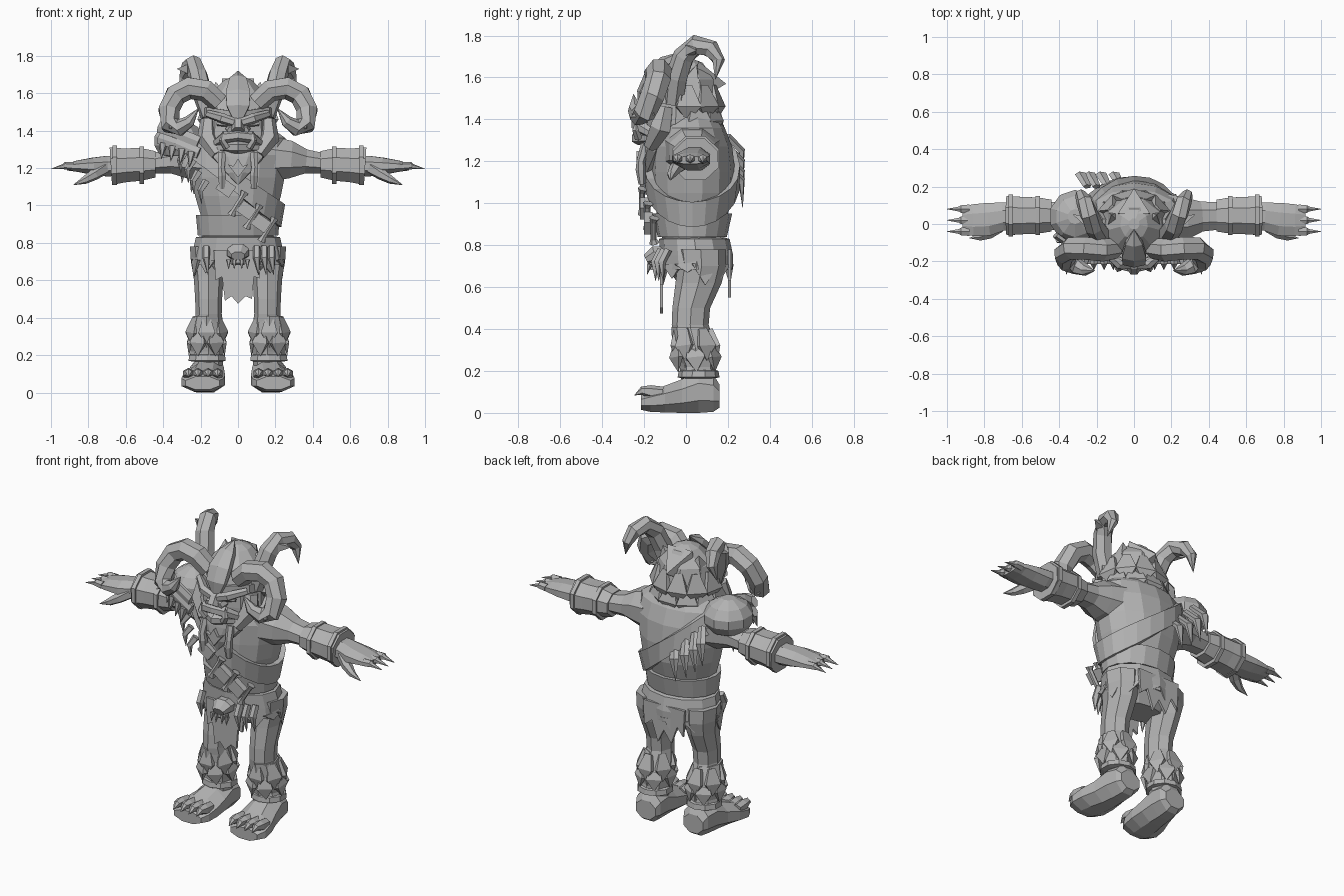
import bpy, bmesh, math
from mathutils import Vector

grey = bpy.data.materials.new("stone grey")
grey.diffuse_color = (0.45, 0.45, 0.45, 1)


def finish(name, bm, mirror=False):
    bmesh.ops.remove_doubles(bm, verts=bm.verts, dist=0.0005)
    bmesh.ops.recalc_face_normals(bm, faces=bm.faces)
    me = bpy.data.meshes.new(name)
    bm.to_mesh(me)
    bm.free()
    me.materials.append(grey)
    ob = bpy.data.objects.new(name, me)
    bpy.context.collection.objects.link(ob)
    if mirror:
        ob.modifiers.new("mirror", 'MIRROR').use_mirror_merge = False
    return ob


def skin(bm, rings, closed=False):
    """Bridge rings of points, capping the ends unless closed."""
    vs = [[bm.verts.new(p) for p in r] for r in rings]
    n = len(vs[0])
    pairs = list(zip(vs, vs[1:])) + ([(vs[-1], vs[0])] if closed else [])
    for a, b in pairs:
        for i in range(n):
            bm.faces.new((a[i], a[(i + 1) % n], b[(i + 1) % n], b[i]))
    if not closed:
        bm.faces.new(vs[0])
        bm.faces.new(vs[-1])


def stack(name, rows, n=12, cx=0, mirror=False):
    """Horizontal ellipses: (z, centre y, x radius, y radius[, x shift])."""
    bm = bmesh.new()
    skin(bm, [[(cx + (r[4] if len(r) > 4 else 0) + r[2] * math.sin(2 * math.pi * i / n),
                r[1] - r[3] * math.cos(2 * math.pi * i / n), r[0]) for i in range(n)] for r in rows])
    return finish(name, bm, mirror)


def tubes(name, paths, n=6, mirror=False, ref=None, axis=None):
    """Tapered tubes: each path is (points, radii); a radius may be a (side, up) pair."""
    bm = bmesh.new()
    for path in paths:
        pts = [Vector(p) for p in path[0]]
        up = path[2] if len(path) > 2 else ref
        if up is None:  # flattest axis of the path
            ext = [max(p[k] for p in pts) - min(p[k] for p in pts) for k in range(3)]
            up = [float(k == ext.index(min(ext))) for k in range(3)]
        rings = []
        for i, p in enumerate(pts):
            t = Vector(axis) if axis else (pts[min(i + 1, len(pts) - 1)] - pts[max(i - 1, 0)]).normalized()
            u = t.cross(Vector(up)).normalized()
            v = u.cross(t)
            r = path[1][i]
            a, b = r if isinstance(r, tuple) else (r, r)
            k = 1 / math.cos(math.pi / n)
            rings.append([p + u * (max(a, .001) * k * math.cos((j + .5) * 2 * math.pi / n))
                          + v * (max(b, .001) * k * math.sin((j + .5) * 2 * math.pi / n)) for j in range(n)])
        skin(bm, rings)
    return finish(name, bm, mirror)


def plate(name, outline, y, thick):
    bm = bmesh.new()
    skin(bm, [[(x, y, z) for x, z in outline], [(x, y + thick, z) for x, z in outline]])
    return finish(name, bm)


# Torso
BODY = [(.78, .03, .18, .13), (.86, .03, .2, .15), (.95, .03, .205, .17), (1.05, .035, .235, .195),
        (1.15, .035, .255, .2), (1.27, .03, .275, .19), (1.36, .03, .26, .155), (1.41, .03, .19, .12)]
stack("torso", BODY, 14)


def on_body(a, z, off):
    z = min(max(z, BODY[0][0]), 1.409)
    for p, q in zip(BODY, BODY[1:]):
        if p[0] <= z <= q[0]:
            f = (z - p[0]) / (q[0] - p[0])
            rx, ry = p[2] + f * (q[2] - p[2]), p[3] + f * (q[3] - p[3])
            return Vector(((rx + off) * math.sin(a), .03 - (ry + off) * math.cos(a), z))


def band(name, slope, mid, half, off, n=28):
    """Strap wrapped around the torso on a tilted plane."""
    bm = bmesh.new()
    rings = []
    for i in range(n):
        a, z = 2 * math.pi * i / n, mid
        for _ in range(25):
            z = .6 * z + .4 * (mid + slope * on_body(a, z, 0).x)
        rings.append([on_body(a, z - half, -.01), on_body(a, z - half, off),
                      on_body(a, z + half, off), on_body(a, z + half, -.01)])
    skin(bm, rings, True)
    finish(name, bm)


band("waist_belt", 0, .895, .055, .02, 16)
band("chest_sash", -.85, 1.12, .06, .03, 20)

# Bone clasps and fangs on the sash
tubes("sash_bones", [([(x - .035, -.205 + d, z - .06), (x - .025, -.21 + d, z - .04), (x + .025, -.21 + d, z + .04),
      (x + .035, -.205 + d, z + .06)], [.022, .013, .013, .022]) for x, z, d in
      ((.0, 1.01, 0), (.08, .94, .025), (.16, .87, .055))], 6)
tubes("sash_buckles", [([(x - .03, y, z + .02), (x + .04, y, z - .03)], [(.035, .02)] * 2, (0, 1, 0))
      for x, y, z in ((-.07, -.2, 1.1), (.04, -.2, .98), (.12, -.18, .91))], 4)
tubes("sash_fangs", [([(x, y, z), (x - .03, y - .02, z - .05), (x - .025, y - .015, z - .12)], [.018, .014, 0])
      for x, y, z in ((-.28, -.1, 1.29), (-.24, -.13, 1.24), (-.21, -.15, 1.18), (-.17, -.16, 1.13))], 5)
tubes("back_feathers", [([(x, .2, z), (x - .035, .265, z - .07), (x - .05, .27, z - .2)],
      [(.02, .012), (.026, .014), 0], (0, 1, 0)) for x, z in ((-.25, 1.32), (-.2, 1.27), (-.14, 1.22), (-.07, 1.18))], 5)

# Shoulder pauldron
stack("pauldron", [(1.24, .04, .05, .05), (1.27, .04, .11, .11), (1.32, .04, .138, .142), (1.37, .04, .138, .142),
                   (1.42, .04, .105, .11), (1.455, .04, .04, .04)], 10, cx=-.315)
tubes("pauldron_plates", [([(-.42, -.06, z + .03), (-.33, -.125, z), (-.21, -.15, z - .05)],
      [(.03, .015)] * 3, (0, 1, 0)) for z in (1.39, 1.33)], 6)
tubes("pauldron_fangs", [([(x, y, 1.33 - i * .015), (x - .01, y - .02, 1.25 - i * .015)], [.02, 0])
      for i, (x, y) in enumerate(((-.4, -.08), (-.35, -.12), (-.3, -.14), (-.25, -.16)))], 5)

# Arms, cuffs, hands
Z = (0, 0, 1)
tubes("arm", [([(.18, .03, 1.25), (.28, .03, 1.245), (.36, .04, 1.235), (.5, .045, 1.22), (.7, .04, 1.21), (.78, .025, 1.21),
      (.86, .02, 1.21), (.915, .02, 1.205)], [(.13, .12), (.11, .1), (.08, .065), (.07, .05), (.075, .055), (.088, .045),
      (.085, .03), (.072, .018)])], 8, True, Z)
tubes("cuff", [([(.44, .045, 1.22), (.52, .045, 1.22), (.6, .045, 1.215), (.68, .045, 1.21)],
      [(.085, .07), (.097, .088), (.1, .09), (.105, .1)])], 8, True, Z)
tubes("cuff_rims", [([(x - .012, .045, 1.215), (x + .012, .045, 1.215)], [r, r])
      for x, r in ((.515, (.105, .1)), (.66, (.112, .105)))], 8, True, Z)
tubes("fingers", [([(.88, y, 1.21), (.925, y, 1.213), (.935, y, 1.208), (1.0, y, 1.195)],
      [(.024, .02), (.02, .018), (.013, .012), 0]) for y in (-.04, .02, .08)], 6, True, Z)
tubes("thumb", [([(.72, -.01, 1.2), (.77, -.05, 1.165), (.82, -.07, 1.135), (.88, -.075, 1.11)],
      [.035, .027, .018, 0])], 6, True, Z)

# Legs with shaggy wraps
stack("leg", [(.14, .06, .075, .08), (.22, .055, .08, .085), (.32, .045, .085, .1), (.42, .02, .07, .088),
              (.5, .025, .072, .09), (.62, .06, .08, .11), (.7, .075, .095, .115), (.78, .07, .1, .12)], 8, cx=.157, mirror=True)
stack("leg_wrap", [(.17, .06, .095, .09), (.22, .06, .085, .08), (.31, .045, .098, .11), (.41, .02, .07, .09)],
      8, cx=.168, mirror=True)
stack("ankle_band", [(.165, .06, .08, .08), (.17, .06, .105, .1), (.2, .06, .1, .095), (.205, .06, .08, .08)],
      10, cx=.165, mirror=True)
tubes("wrap_tufts", [([(.167 + .065 * math.sin(a), .035 - .08 * math.cos(a), z),
      (.167 + .094 * math.sin(a), .045 - .107 * math.cos(a), z - .08),
      (.167 + .095 * math.sin(a), .05 - .1 * math.cos(a), z - .15)],
      [(.02, .012), (.045, .012), 0], (math.sin(a), -math.cos(a), .01))
      for z, s in ((.4, 0), (.345, .5)) for a in [(i + s) * math.pi / 3 for i in range(6)]], 4, True)

# Feet with claws
tubes("foot", [([(.16, .16, .08), (.16, .13, .095), (.165, .06, .1), (.17, -.02, .08), (.182, -.1, .066), (.19, -.17, .055),
      (.19, -.215, .05)], [(.065, .055), (.08, .09), (.088, .1), (.098, .08), (.113, .064), (.113, .05), (.09, .035)])],
      8, True, Z, (0, -1, 0))
tubes("toes", [([(x, -.11, .095), (x, -.17, .1), (x, -.21, .105), (x, -.245, .085)], [.026, .028, .018, 0])
      for x in (.11, .16, .215, .265)], 6, True, Z)

# Skirt, hem tatters and loincloths
stack("hips", [(.62, .05, .14, .09), (.68, .05, .2, .13), (.8, .04, .2, .14)], 12)
stack("skirt", [(.685, .05, .2, .15), (.685, .05, .25, .172), (.75, .05, .243, .175), (.83, .04, .225, .168),
                (.84, .04, .17, .13)], 12)
tubes("hem_tatters", [([(.233 * math.sin(a), .05 - .158 * math.cos(a), .71),
      (.245 * math.sin(a), .05 - .165 * math.cos(a), .61 + .03 * (i % 3))],
      [(.065, .008), 0], (math.sin(a), -math.cos(a), .01)) for i, a in
      enumerate([(k + .5) * math.pi / 6 for k in range(12)])], 4)
plate("front_loincloth", [(-.13, .76), (.13, .76), (.115, .61), (.085, .62), (.075, .5), (.04, .515), (0, .475),
                          (-.035, .515), (-.07, .49), (-.085, .62), (-.12, .6)], -.125, .015)
plate("back_loincloth", [(-.14, .78), (.14, .78), (.13, .63), (.08, .67), (.04, .55), (0, .63), (-.05, .56), (-.09, .67),
                         (-.13, .62)], .2, .015)

# Skull charm and hanging fangs
tubes("skull_charm", [([(0, -.1, .75), (0, -.15, .75), (0, -.19, .73)], [(.06, .045), (.06, .045), (.035, .025)]),
      ([(-.035, -.16, .7), (.035, -.16, .7)], [.018, .018])], 8, ref=Z)
tubes("skull_teeth", [([(x, -.175, .71), (x, -.185, .66)], [.012, 0]) for x in (-.05, -.02, .02, .05)], 5)
tubes("hip_fangs", [([(x, y, .78), (x, y - .03, .72), (x + .01, y - .025, .63)], [.016, .017, 0])
      for x, y in ((.1, -.12), (.14, -.105), (.18, -.085), (-.17, -.095))], 5)

# Head, helmet and mane
stack("head", [(1.2, -.07, .1, .09), (1.28, -.05, .17, .14), (1.38, -.02, .195, .175), (1.48, -.015, .19, .175),
               (1.59, -.01, .155, .15), (1.67, 0, .075, .085), (1.69, 0, .03, .03)], 9)
tubes("helmet_rim", [([(-.195, -.02, 1.49), (-.16, -.12, 1.5), (0, -.2, 1.475), (.16, -.12, 1.5), (.195, -.02, 1.49)],
      [(.012, .025)] * 5)], 4, ref=Z)
tubes("helmet_crest", [([(0, -.205, 1.46), (0, -.205, 1.53), (0, -.17, 1.6), (0, -.1, 1.67), (0, -.03, 1.72)],
      [(.025, .02), (.06, .025), (.065, .03), (.045, .03), 0])], 6, ref=(0, -1, .3))
tubes("head_spikes", [([(0, .05, 1.58), (0, .19, 1.57)], [(.1, .085), 0]),
      ([(.1, .02, 1.56), (.12, .05, 1.66)], [.05, 0]), ([(-.1, .02, 1.56), (-.12, .05, 1.66)], [.05, 0])], 4)
tubes("mane", [([(.16 * math.sin(a), -.02 - .15 * math.cos(a), z + .08),
      (.195 * math.sin(a), -.02 - .185 * math.cos(a), z - .02), (.17 * math.sin(a), -.02 - .17 * math.cos(a), z - .09)],
      [(.02, .015), (.06, .015), 0], (math.sin(a), -math.cos(a), .01))
      for z, s in ((1.48, 0), (1.41, .5)) for a in [math.radians(100 + (k + s) * 32) for k in range(6)]], 4)

# Face
tubes("brow", [([(.01, -.22, 1.44), (.08, -.215, 1.465), (.16, -.14, 1.49)], [.02, .024, .018])], 6, True, Z)
tubes("eye", [([(.05, -.2, 1.435), (.11, -.18, 1.44)], [.014, .012])], 6, True, Z)
tubes("nose", [([(0, -.18, 1.47), (0, -.22, 1.44), (0, -.245, 1.4)], [.02, .028, .03])], 6)
tubes("nostril", [([(.035, -.19, 1.41), (.035, -.235, 1.4)], [.028, .02])], 6, True)
tubes("lips", [([(-.12, -.16, 1.33), (-.07, -.215, 1.365), (0, -.235, 1.375), (.07, -.215, 1.365), (.12, -.16, 1.33)],
      [.02, .028, .026, .028, .02]), ([(-.1, -.17, 1.31), (0, -.23, 1.31), (.1, -.17, 1.31)], [.022, .028, .022])], 6, ref=Z)
tubes("tusk", [([(.06, -.225, 1.31), (.085, -.24, 1.35), (.08, -.235, 1.4)], [.016, .014, 0])], 5, True)
tubes("cheek", [([(.16, -.1, 1.46), (.165, -.12, 1.36), (.11, -.17, 1.27)], [.035, .05, .03])], 6, True)

# Beard, braids and clasp
tubes("beard", [([(0, -.15, 1.34), (0, -.165, 1.25), (0, -.19, 1.17), (0, -.2, 1.11)],
      [(.15, .05), (.13, .05), (.06, .03), 0])], 8, ref=(0, -1, 0))
tubes("braid", [([(.085, -.19, 1.28), (.09, -.215, 1.2), (.085, -.215, 1.16), (.085, -.21, 1.09)],
      [.022, .018, .022, .014])], 6, True, (0, 1, 0))
plate("beard_clasp", [(0, 1.25), (.025, 1.21), (.055, 1.22), (0, 1.15), (-.055, 1.22), (-.025, 1.21)], -.235, .04)

# Horns
tubes("ram_horn", [([(.1, -.13, 1.55), (.17, -.14, 1.615), (.26, -.13, 1.63), (.335, -.13, 1.59), (.372, -.16, 1.51),
      (.36, -.2, 1.43), (.31, -.225, 1.415), (.26, -.245, 1.45), (.21, -.25, 1.52)],
      [.05, .056, .056, .055, .053, .05, .042, .03, 0])], 7, True, (0, 1, 0))
tubes("upper_horn", [([(.15, -.06, 1.48), (.19, -.045, 1.6), (.215, -.01, 1.7), (.24, .05, 1.755), (.265, .12, 1.735),
      (.285, .155, 1.68), (.31, .14, 1.59)], [.045, .05, .048, .045, .04, .028, 0])], 7, True, (1, 0, 0))
tubes("horn_barbs", [([(.26, .02, 1.73), (.325, .05, 1.73)], [.025, 0]), ([(.36, -.16, 1.45), (.36, -.27, 1.41)], [.03, 0])],
      4, True, Z)
